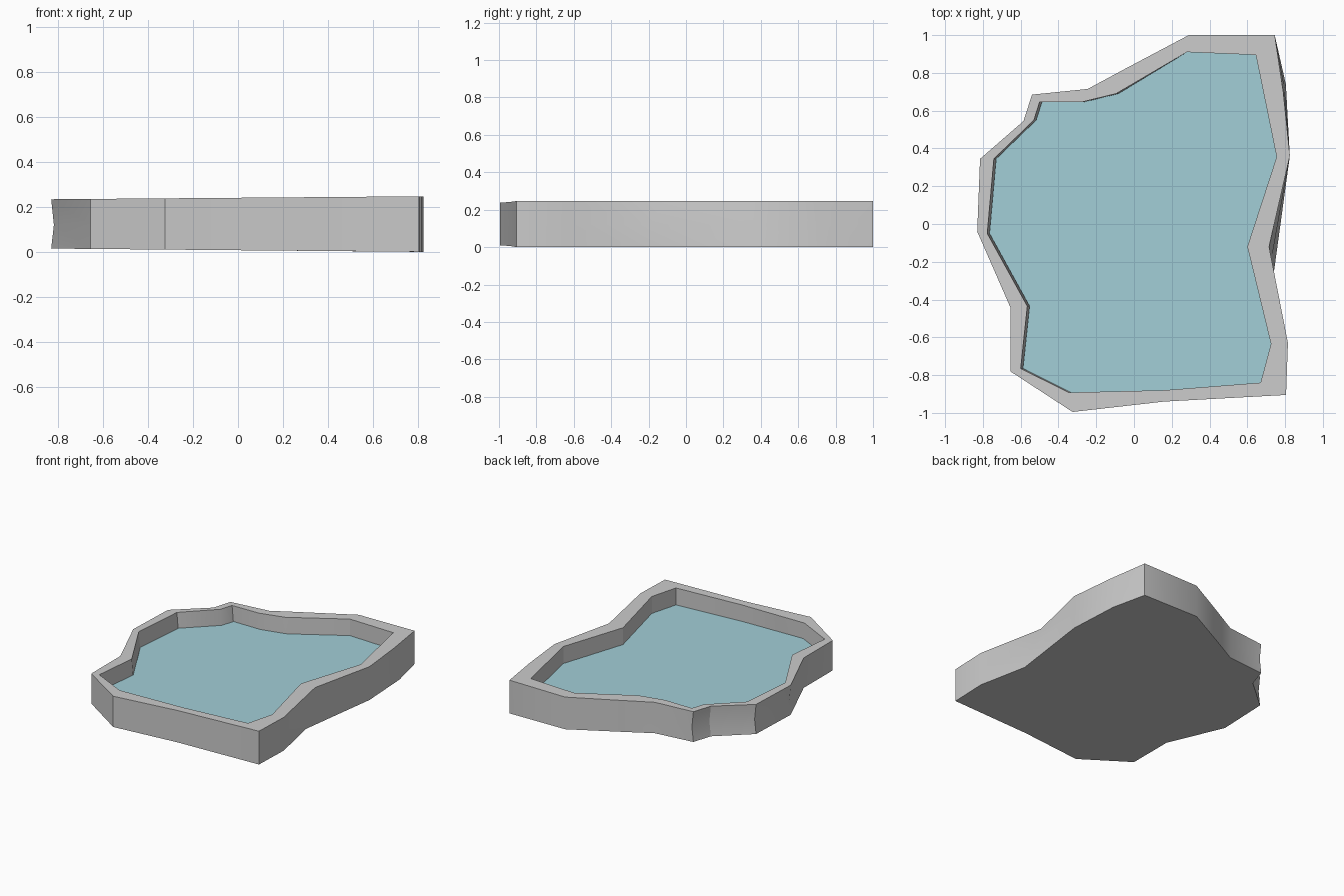
import bpy, bmesh

if "Cube" in bpy.data.objects:
    bpy.data.objects.remove(bpy.data.objects["Cube"])

# outline, clockwise: outer rim x, y, inner rim x, y
RIM = [
    (0.29, 1.00, 0.28, 0.91), (0.745, 1.00, 0.645, 0.895), (0.79, 0.70, 0.705, 0.60),
    (0.825, 0.36, 0.755, 0.355), (0.715, -0.12, 0.60, -0.12), (0.815, -0.63, 0.725, -0.635),
    (0.805, -0.905, 0.67, -0.84), (0.16, -0.94, 0.16, -0.88), (-0.325, -0.995, -0.345, -0.892),
    (-0.655, -0.78, -0.60, -0.765), (-0.655, -0.44, -0.565, -0.435), (-0.83, -0.04, -0.777, -0.05),
    (-0.815, 0.345, -0.742, 0.345), (-0.585, 0.545, -0.53, 0.55), (-0.54, 0.685, -0.50, 0.645),
    (-0.245, 0.715, -0.28, 0.645), (-0.05, 0.82, -0.095, 0.69)]
# where the foot of the outer wall flares away from the rim
FOOT = {2: (0.804, 0.74), 4: (0.74, -0.26)}
WATER_Z = 0.12


def top_z(x):
    return 0.24 + 0.008 * x


def foot_z(x):
    return max(0.0, 0.007 - 0.009 * x)


outer = [(a, b) for a, b, c, d in RIM]
inner = [(c, d) for a, b, c, d in RIM]
foot = [FOOT.get(i, p) for i, p in enumerate(outer)]
# inner wall leans in slightly on the left side
pool = [(x + (0.012 if x < -0.05 else 0), y) for x, y in inner]
# outer wall is slightly waisted on the left side
waist = []
for (ax, ay), (bx, by) in zip(outer, foot):
    x, y = (ax + bx) / 2, (ay + by) / 2
    waist.append((x + 0.012 if x < -0.5 and y > -0.2 else x, y))


def build(name, rings, cap_ends):
    bm = bmesh.new()
    loops = [[bm.verts.new(p) for p in r] for r in rings]
    n = len(loops[0])
    for a, b in zip(loops, loops[1:]):
        for i in range(n):
            j = (i + 1) % n
            bm.faces.new((a[i], a[j], b[j], b[i]))
    caps = [bm.faces.new(loops[0])]
    if cap_ends:
        caps.append(bm.faces.new(loops[-1]))
    bmesh.ops.triangulate(bm, faces=caps)
    bmesh.ops.recalc_face_normals(bm, faces=bm.faces)
    if not cap_ends and bm.faces[:][0].normal.z < 0:
        bmesh.ops.reverse_faces(bm, faces=bm.faces[:])
    me = bpy.data.meshes.new(name)
    bm.to_mesh(me)
    bm.free()
    ob = bpy.data.objects.new(name, me)
    bpy.context.collection.objects.link(ob)
    bpy.context.view_layer.objects.active = ob
    for o in bpy.context.selected_objects:
        o.select_set(False)
    ob.select_set(True)
    bpy.ops.object.shade_smooth_by_angle(angle=0.5)
    return ob


# stone basin: underside, outer wall, rim, inner wall, floor
build("stone_basin", [
    [(x, y, foot_z(x)) for x, y in foot],
    [(x, y, 0.12) for x, y in waist],
    [(x, y, top_z(x)) for x, y in outer],
    [(x, y, top_z(x)) for x, y in inner],
    [(x, y, WATER_Z - 0.02) for x, y in pool]], True)

# water sheet
water = build("water_surface", [[(x, y, WATER_Z) for x, y in pool]], False)
mat = bpy.data.materials.new("water")
mat.diffuse_color = (0.36, 0.62, 0.68, 1)
mat.use_nodes = True
mat.node_tree.nodes["Principled BSDF"].inputs["Base Color"].default_value = mat.diffuse_color
water.data.materials.append(mat)
